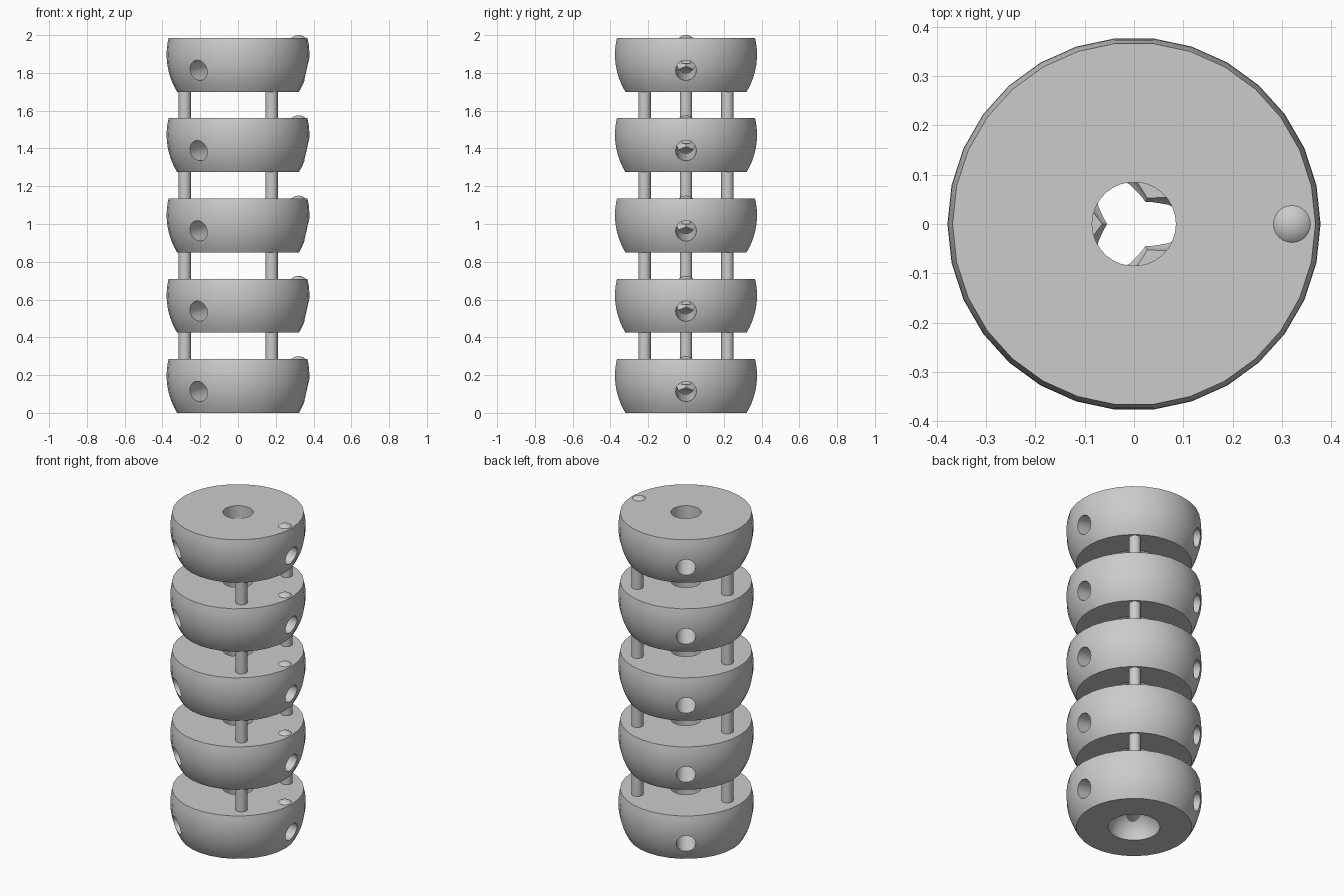
import bpy, bmesh
from math import sin, cos, asin, pi, radians, sqrt
from mathutils import Vector

if "Cube" in bpy.data.objects:
    bpy.data.objects.remove(bpy.data.objects["Cube"])

COUNT, PITCH, HEIGHT = 5, 0.425, 0.285
SPHERE_R, SPHERE_Z = 0.378, 0.197      # the outer wall is a slice of a sphere
BORE_R, BORE_FLOOR, SOCKET_R = 0.085, 0.15, 0.145
HOLE_R, HOLE_TILT, HOLE_Z = 0.055, radians(9), 0.171

grey = bpy.data.materials.new("plain_grey")
grey.use_nodes = True
colour = (0.6, 0.6, 0.6, 1)
grey.diffuse_color = colour
grey.node_tree.nodes["Principled BSDF"].inputs["Base Color"].default_value = colour


def finish(ob, name):
    ob.name = name
    ob.data.materials.clear()
    ob.data.materials.append(grey)
    bpy.ops.object.select_all(action='DESELECT')
    ob.select_set(True)
    bpy.context.view_layer.objects.active = ob
    bpy.ops.object.shade_smooth_by_angle(angle=radians(30))
    return ob


def lathe(name, profile, steps):
    bm = bmesh.new()
    verts = [bm.verts.new((r, 0, z)) for r, z in profile]
    edges = [bm.edges.new(pair) for pair in zip(verts, verts[1:])]
    bmesh.ops.spin(bm, geom=verts + edges, axis=(0, 0, 1), cent=(0, 0, 0),
                   angle=2 * pi, steps=steps)
    bmesh.ops.remove_doubles(bm, verts=bm.verts, dist=1e-5)
    bmesh.ops.recalc_face_normals(bm, faces=bm.faces)
    mesh = bpy.data.meshes.new(name)
    bm.to_mesh(mesh)
    bm.free()
    ob = bpy.data.objects.new(name, mesh)
    bpy.context.collection.objects.link(ob)
    return ob


# Disc profile: domed socket below, curved outer wall, blind bore on top
socket = [(SOCKET_R * sin(i * pi / 16), SOCKET_R * cos(i * pi / 16)) for i in range(9)]
low, high = asin(-SPHERE_Z / SPHERE_R), asin((HEIGHT - SPHERE_Z) / SPHERE_R)
wall = []
for i in range(11):
    a = low + (high - low) * i / 10
    wall.append((SPHERE_R * cos(a), SPHERE_Z + SPHERE_R * sin(a)))
bore = [(BORE_R, HEIGHT), (BORE_R, BORE_FLOOR), (0, BORE_FLOOR)]
disc = lathe("disc_1", socket + wall + bore, 30)

# Three sloping holes from the side wall to the middle
bpy.context.view_layer.objects.active = disc
for angle in (0, 125, -125):
    a = radians(angle)
    way = Vector((cos(a) * cos(HOLE_TILT), sin(a) * cos(HOLE_TILT), -sin(HOLE_TILT)))
    bpy.ops.mesh.primitive_cylinder_add(
        vertices=24, radius=HOLE_R, depth=0.5,
        location=Vector((0, 0, HOLE_Z)) + way * 0.25,
        rotation=way.to_track_quat('Z', 'Y').to_euler())
    cutter = bpy.context.object
    cutter.hide_render = True
    mod = disc.modifiers.new("side_hole", 'BOOLEAN')
    mod.operation, mod.solver, mod.object = 'DIFFERENCE', 'EXACT', cutter
    bpy.context.view_layer.objects.active = disc
    bpy.ops.object.modifier_apply(modifier=mod.name)
    bpy.data.objects.remove(cutter)
finish(disc, "disc_1")

for n in range(COUNT):
    base = n * PITCH
    if n:
        copy = disc.copy()
        copy.name = f"disc_{n + 1}"
        copy.location.z = base
        bpy.context.collection.objects.link(copy)

    # Small round marker set into the top near the rim
    bpy.ops.mesh.primitive_uv_sphere_add(
        segments=24, ring_count=16, radius=HOLE_R,
        location=(0.32, 0, base + HEIGHT + 0.015 - HOLE_R))
    finish(bpy.context.object, f"marker_{n + 1}")

    # Rods joining this disc to the next one
    if n < COUNT - 1:
        for k, angle in enumerate((180, 51, -51)):
            a, r = radians(angle), 0.282
            bpy.ops.mesh.primitive_cylinder_add(
                vertices=20, radius=0.033, depth=PITCH - HEIGHT + 0.04,
                location=(r * cos(a), r * sin(a), base + (HEIGHT + PITCH) / 2))
            finish(bpy.context.object, f"rod_{n + 1}_{k + 1}")
